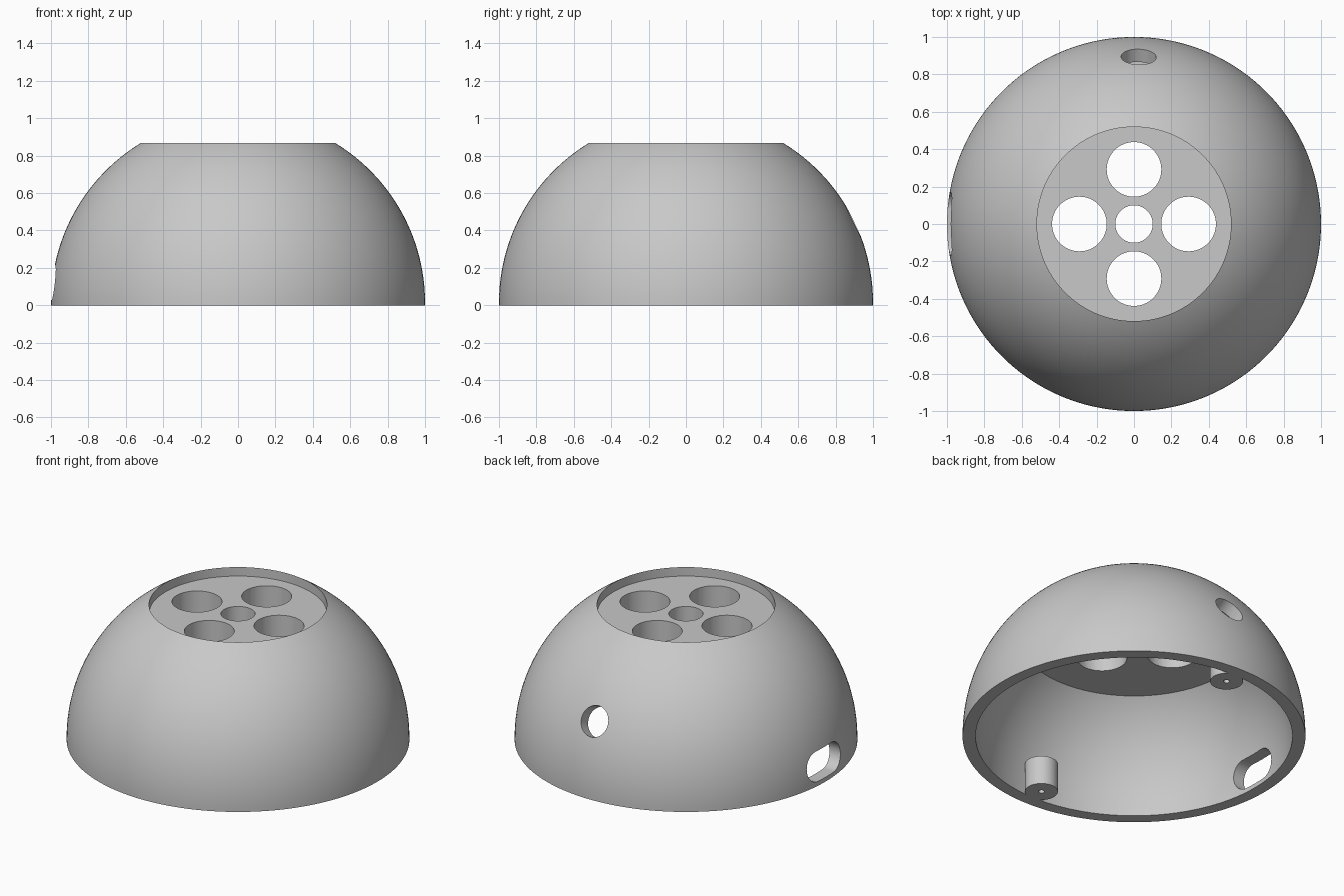
import bpy, bmesh, math
from mathutils import Vector

cube = bpy.data.objects.get("Cube")
if cube:
    bpy.data.objects.remove(cube, do_unlink=True)

OUTER, INNER, CENTRE = 1.0, 0.924, 0.013
RIM, FLOOR, UNDERSIDE = 0.519, 0.81, 0.656

grey = bpy.data.materials.new("mid_grey")
grey.use_nodes = True
colour = (0.58, 0.58, 0.58, 1)
grey.diffuse_color = colour
grey.node_tree.nodes["Principled BSDF"].inputs["Base Color"].default_value = colour


def make_object(name, bm):
    bmesh.ops.recalc_face_normals(bm, faces=bm.faces)
    mesh = bpy.data.meshes.new(name)
    bm.to_mesh(mesh)
    bm.free()
    mesh.materials.append(grey)
    obj = bpy.data.objects.new(name, mesh)
    bpy.context.collection.objects.link(obj)
    return obj


def cylinder(name, radius, depth, centre, axis=(0, 0, 1), segments=64):
    bm = bmesh.new()
    bmesh.ops.create_cone(bm, cap_ends=True, segments=segments,
                          radius1=radius, radius2=radius, depth=depth)
    obj = make_object(name, bm)
    obj.rotation_euler = Vector(axis).to_track_quat('Z', 'Y').to_euler()
    obj.location = centre
    return obj


def combine(target, tool, operation):
    bpy.context.view_layer.update()
    mod = target.modifiers.new(tool.name, 'BOOLEAN')
    mod.operation, mod.solver, mod.object = operation, 'EXACT', tool
    bpy.context.view_layer.objects.active = target
    bpy.ops.object.modifier_apply(modifier=mod.name)
    bpy.data.objects.remove(tool, do_unlink=True)


def arc(radius, z_end, steps=40):
    """Points from the base up to the height z_end, on the sphere."""
    start = math.asin(-CENTRE / radius)
    end = math.asin((z_end - CENTRE) / radius)
    angles = [start + (end - start) * i / steps for i in range(steps + 1)]
    return [(radius * math.cos(a), CENTRE + radius * math.sin(a)) for a in angles]


# Hollow dome with a sunken flat top, revolved from its wall section
rim_z = CENTRE + math.sqrt(OUTER ** 2 - RIM ** 2)
section = ([(0, UNDERSIDE)] + arc(INNER, UNDERSIDE)[::-1]
           + arc(OUTER, rim_z) + [(RIM, FLOOR), (0, FLOOR)])
bm = bmesh.new()
verts = [bm.verts.new((r, 0, z)) for r, z in section]
edges = [bm.edges.new(pair) for pair in zip(verts, verts[1:])]
bmesh.ops.spin(bm, geom=verts + edges, cent=(0, 0, 0), axis=(0, 0, 1),
               angle=math.tau, steps=144, use_duplicate=False)
bmesh.ops.remove_doubles(bm, verts=bm.verts, dist=0.0001)
dome = make_object("dome_shell", bm)

# Screw posts inside the front and back walls
for side in (-1, 1):
    combine(dome, cylinder("post", 0.096, 0.185, (0, side * 0.84, 0.0925)), 'UNION')
    combine(dome, cylinder("screw_hole", 0.018, 0.3, (0, side * 0.84, 0), segments=24),
            'DIFFERENCE')

# Holes through the top plate: one in the middle, four around it
combine(dome, cylinder("middle_hole", 0.1, 0.6, (0, 0, 0.75)), 'DIFFERENCE')
for x, y in ((1, 0), (0, 1), (-1, 0), (0, -1)):
    combine(dome, cylinder("top_hole", 0.146, 0.6, (x * 0.292, y * 0.292, 0.75)),
            'DIFFERENCE')

# Round hole through the back wall, square to the surface
direction = Vector((0.025, 0.897, 0.44)).normalized()
combine(dome, cylinder("back_hole", 0.094, 0.3,
                       direction * 0.97 + Vector((0, 0, CENTRE)), direction), 'DIFFERENCE')

# Rounded slot through the -x wall
bm = bmesh.new()
outline = []
for side in (1, -1):
    for i in range(25):
        a = math.pi * i / 24 - math.pi / 2
        outline.append(bm.verts.new((-1.1, side * (0.078 + 0.092 * math.cos(a)),
                                     0.12 + side * 0.092 * math.sin(a))))
face = bm.faces.new(outline)
extruded = bmesh.ops.extrude_face_region(bm, geom=[face])["geom"]
bmesh.ops.translate(bm, vec=(0.3, 0, 0),
                    verts=[v for v in extruded if isinstance(v, bmesh.types.BMVert)])
combine(dome, make_object("slot", bm), 'DIFFERENCE')

# Smooth curved walls, sharp rims
bpy.ops.object.select_all(action='DESELECT')
dome.select_set(True)
bpy.context.view_layer.objects.active = dome
bpy.ops.object.shade_smooth_by_angle(angle=math.radians(30))
